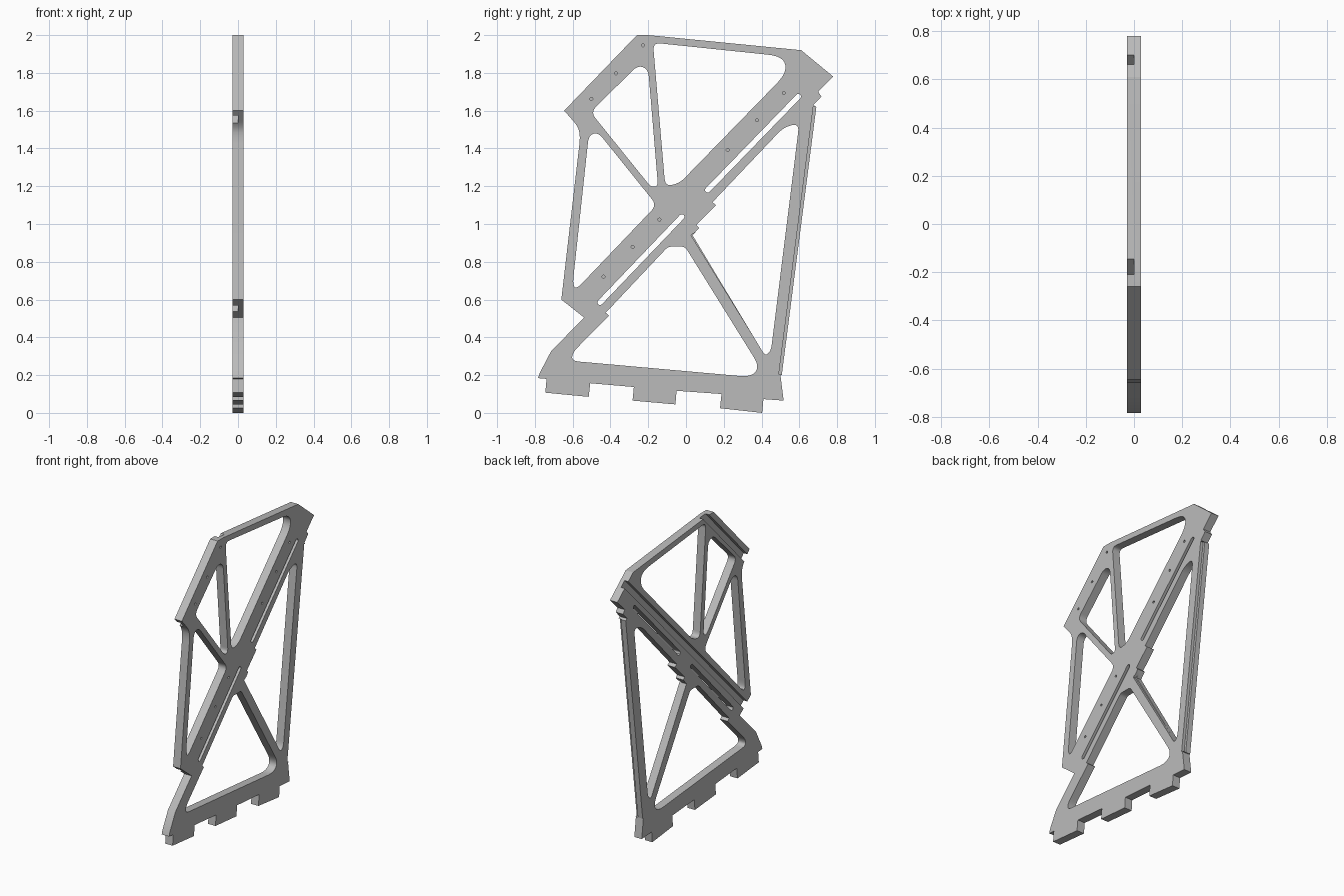
import bpy, bmesh, math
from mathutils import Vector

cube = bpy.data.objects.get("Cube")
if cube:
    bpy.data.objects.remove(cube, do_unlink=True)

HALF = 0.028  # half the plate thickness

grey = bpy.data.materials.new("plain_grey")
grey.use_nodes = True
colour = (0.5, 0.5, 0.5, 1)
grey.diffuse_color = colour
grey.node_tree.nodes["Principled BSDF"].inputs["Base Color"].default_value = colour


def rounded(points, radius):
    """Round every corner by its own setback, or by the default one."""
    out = []
    for i, p in enumerate(points):
        here = Vector(p[:2])
        back = Vector(points[i - 1][:2]) - here
        ahead = Vector(points[(i + 1) % len(points)][:2]) - here
        r = p[2] if len(p) > 2 else radius
        if r == 0:
            out.append(here)
            continue
        a = here + back.normalized() * min(r, back.length * 0.48)
        b = here + ahead.normalized() * min(r, ahead.length * 0.48)
        for k in range(7):
            t = k / 6
            out.append(a * (1 - t) ** 2 + here * 2 * t * (1 - t) + b * t ** 2)
    return out


def prism(bm, outline, x0, x1):
    """Extrude a (y, z) outline from x0 to x1."""
    face = bm.faces.new([bm.verts.new((x0, p[0], p[1])) for p in outline])
    ext = bmesh.ops.extrude_face_region(bm, geom=[face])
    moved = [v for v in ext["geom"] if isinstance(v, bmesh.types.BMVert)]
    bmesh.ops.translate(bm, verts=moved, vec=(x1 - x0, 0, 0))
    bmesh.ops.recalc_face_normals(bm, faces=bm.faces)


def strip(a, b, half_width):
    """Rectangle along the line from a to b."""
    a, b = Vector(a), Vector(b)
    d = (b - a).normalized()
    n = Vector((-d.y, d.x)) * half_width
    return [a + n, b + n, b - n, a - n]


def slot(a, b, r):
    """Long hole with half-round ends."""
    a, b = Vector(a), Vector(b)
    base = math.atan2(*(b - a).yx)
    out = []
    for centre, start in ((b, base - math.pi / 2), (a, base + math.pi / 2)):
        for k in range(7):
            ang = start + math.pi * k / 6
            out.append(centre + Vector((math.cos(ang), math.sin(ang))) * r)
    return out


def make(name, prisms):
    bm = bmesh.new()
    for outline, x0, x1 in prisms:
        prism(bm, outline, x0, x1)
    mesh = bpy.data.meshes.new(name)
    bm.to_mesh(mesh)
    bm.free()
    mesh.materials.append(grey)
    obj = bpy.data.objects.new(name, mesh)
    bpy.context.collection.objects.link(obj)
    return obj


def cut(target, prisms):
    cutter = make("cutter", prisms)
    cutter.hide_render = True
    mod = target.modifiers.new("cut", "BOOLEAN")
    mod.operation, mod.solver, mod.object = "DIFFERENCE", "EXACT", cutter
    bpy.context.view_layer.objects.active = target
    bpy.ops.object.modifier_apply(modifier=mod.name)
    bpy.data.objects.remove(cutter, do_unlink=True)


# Plate outline, with tabs along the foot
outline = [
    (-0.26, 2), (-0.2, 2), (0.61, 1.92), (0.78, 1.78), (0.70, 1.70), (0.717, 1.675),
    (0.675, 1.63), (0.69, 1.62), (0.507, 0.2), (0.5, 0.2), (0.517, 0.065), (0.41, 0.073),
    (0.403, 0), (0.18, 0.025), (0.188, 0.1), (-0.05, 0.117), (-0.056, 0.045),
    (-0.283, 0.065), (-0.276, 0.137), (-0.507, 0.157), (-0.515, 0.085),
    (-0.745, 0.107), (-0.738, 0.18), (-0.783, 0.184), (-0.775, 0.21), (-0.715, 0.325),
    (-0.54, 0.505), (-0.66, 0.6), (-0.56, 1.46, 0.04), (-0.57, 1.515, 0.04), (-0.645, 1.6),
]
frame = make("side_frame", [(rounded(outline, 0), -HALF, HALF)])

# Openings between the struts
openings = [
    [(-0.175, 1.96), (0.515, 1.888, 0.08), (0.535, 1.8, 0.08), (-0.035, 1.215), (-0.11, 1.2)],
    [(-0.505, 1.592), (-0.255, 1.84), (-0.2, 1.82), (-0.148, 1.2, 0.03), (-0.185, 1.195, 0.03)],
    [(-0.515, 1.47), (-0.465, 1.485), (-0.155, 1.1), (-0.58, 0.655), (-0.6, 0.68)],
    [(-0.605, 0.275), (0.345, 0.19, 0.06), (0.39, 0.245, 0.06), (-0.005, 0.88, 0.02),
     (-0.095, 0.88, 0.02), (-0.425, 0.53, 0), (-0.408, 0.515, 0), (-0.6, 0.32)],
    [(0.035, 0.94, 0), (0.07, 0.98, 0), (0.055, 0.995, 0), (0.16, 1.1, 0), (0.14, 1.115, 0),
     (0.515, 1.51), (0.6, 1.535, 0.05), (0.45, 0.33, 0.03), (0.42, 0.3, 0.03)],
]
cuts = [(rounded(o, 0.04), -1, 1) for o in openings]
cuts += [(slot(a, b, 0.014), -1, 1) for a, b in (
    ((0.115, 1.18), (0.595, 1.675)), ((-0.455, 0.585), (-0.022, 1.038)))]
cut(frame, cuts)

# Half-depth grooves on one face, small blind holes opposite
grooves = [((-0.61, 1.55), (-0.175, 2.0), (0.25, 0.55, 0.88)),
           ((-0.605, 0.55), (0.685, 1.865), (0.13, 0.25, 0.36, 0.64, 0.76, 0.87))]
cuts = []
for a, b, stops in grooves:
    a, b = Vector(a), Vector(b)
    d = (b - a).normalized() * 0.15
    cuts.append((strip(a - d, b + d, 0.025), -0.1, 0))
    for s in stops:
        c = a.lerp(b, s)
        cuts.append((slot(c, c + d * 0.001, 0.008), 0.012, 0.1))
cut(frame, cuts)

# Stepped edges on the rear post and the lower brace
cut(frame, [(strip((0.7, 1.62), (0.517, 0.2), 0.026), 0.008, 0.1)])
cut(frame, [(strip((0.048, 0.955), (0.418, 0.355), 0.026), 0.008, 0.1)])

bpy.ops.object.select_all(action="DESELECT")
frame.select_set(True)
bpy.context.view_layer.objects.active = frame
bpy.ops.object.shade_smooth_by_angle(angle=math.radians(30))
